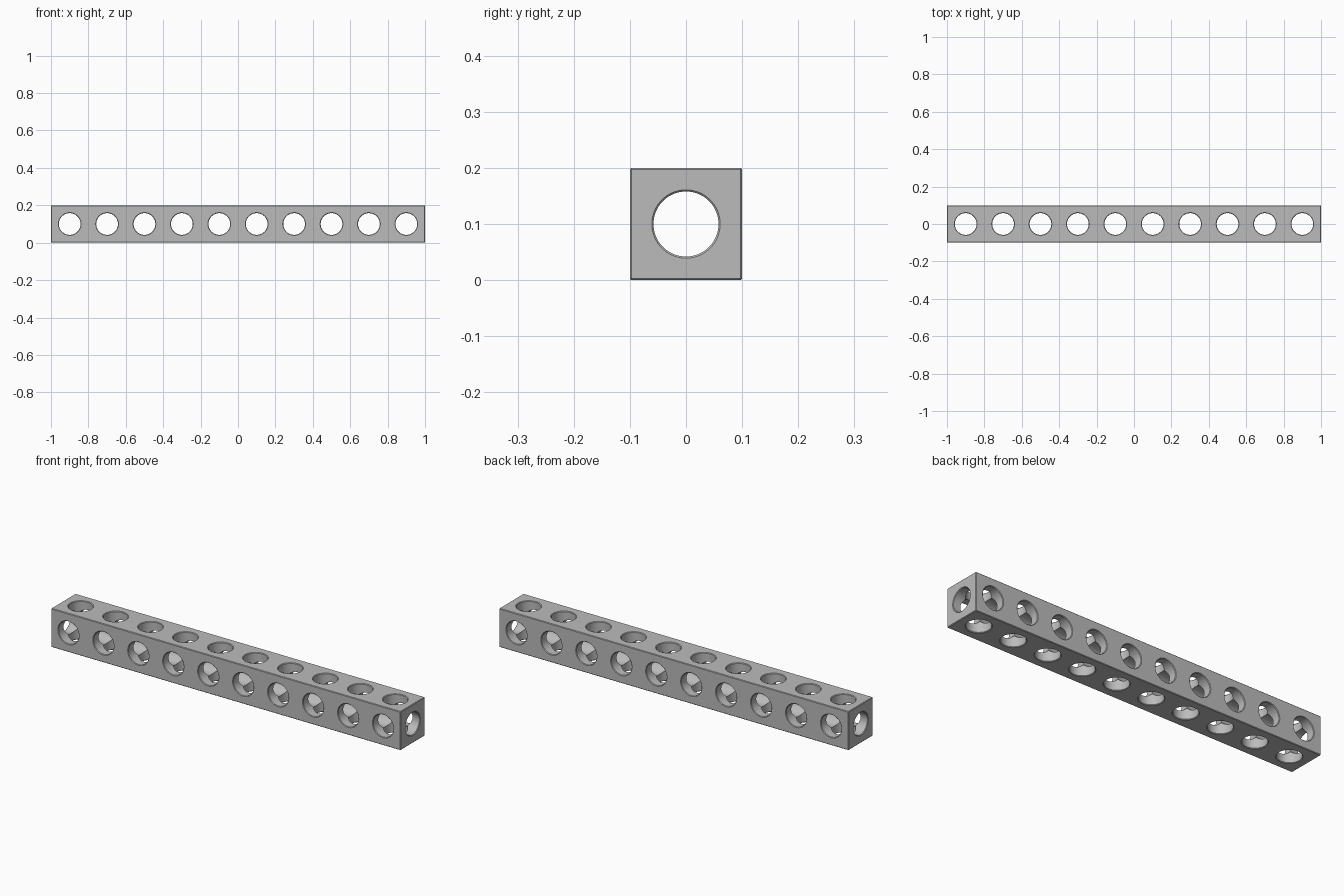
import bpy, bmesh, math
from mathutils import Matrix, Vector

cube = bpy.data.objects.get("Cube")
if cube:
    bpy.data.objects.remove(cube, do_unlink=True)

LENGTH, SIDE, PITCH, COUNT = 2.0, 0.2, 0.2, 10
RADIUS, CHAMFER, SEGMENTS = 0.058, 0.003, 48
centre = Vector((0, 0, SIDE / 2))

grey = bpy.data.materials.new("light grey")
grey.use_nodes = True
colour = (0.5, 0.5, 0.5, 1)
grey.diffuse_color = colour
grey.node_tree.nodes["Principled BSDF"].inputs["Base Color"].default_value = colour


def make_object(name, bm):
    bmesh.ops.recalc_face_normals(bm, faces=bm.faces)
    mesh = bpy.data.meshes.new(name)
    bm.to_mesh(mesh)
    bm.free()
    mesh.materials.append(grey)
    obj = bpy.data.objects.new(name, mesh)
    bpy.context.collection.objects.link(obj)
    return obj


def add_bore(bm, depth, matrix):
    """Cylinder along local z, flaring at both mouths."""
    half, over = depth / 2, 0.01
    profile = [(RADIUS + CHAMFER + over, -half - over), (RADIUS, -half + CHAMFER),
               (RADIUS, half - CHAMFER), (RADIUS + CHAMFER + over, half + over)]
    rings = []
    for r, z in profile:
        ring = []
        for i in range(SEGMENTS):
            a = math.tau * (i + 0.5) / SEGMENTS
            ring.append(bm.verts.new(matrix @ Vector((r * math.cos(a), r * math.sin(a), z))))
        rings.append(ring)
    for low, high in zip(rings, rings[1:]):
        for i in range(SEGMENTS):
            j = (i + 1) % SEGMENTS
            bm.faces.new((low[i], low[j], high[j], high[i]))
    bm.faces.new(rings[0][::-1])
    bm.faces.new(rings[-1])


# Solid square beam with a fine chamfer on every edge
bm = bmesh.new()
bmesh.ops.create_cube(bm, size=1, matrix=Matrix.Translation(centre) @ Matrix.Diagonal((LENGTH, SIDE, SIDE, 1)))
bmesh.ops.bevel(bm, geom=bm.edges[:], offset=CHAMFER, segments=1, affect='EDGES')
beam = make_object("drilled_beam", bm)

# Cutters: vertical row, front-to-back row and one lengthwise bore
rows = {
    "vertical_bores": (COUNT, SIDE, Matrix.Identity(4)),
    "cross_bores": (COUNT, SIDE, Matrix.Rotation(math.pi / 2, 4, 'X')),
    "length_bore": (1, LENGTH, Matrix.Rotation(math.pi / 2, 4, 'Y')),
}
cutters = []
for name, (count, depth, turn) in rows.items():
    bm = bmesh.new()
    for k in range(count):
        x = (k - (count - 1) / 2) * PITCH
        add_bore(bm, depth, Matrix.Translation(centre + Vector((x, 0, 0))) @ turn)
    cutter = make_object(name, bm)
    cutter.hide_render = True
    cutters.append(cutter)
    cut = beam.modifiers.new(name, 'BOOLEAN')
    cut.operation, cut.solver, cut.object = 'DIFFERENCE', 'EXACT', cutter

# Apply the drilling, then drop the cutters
bpy.context.view_layer.objects.active = beam
for obj in bpy.context.selected_objects:
    obj.select_set(False)
beam.select_set(True)
for name in rows:
    bpy.ops.object.modifier_apply(modifier=name)
for cutter in cutters:
    bpy.data.objects.remove(cutter, do_unlink=True)

# Smooth bores, crisp chamfers
bpy.ops.object.shade_smooth_by_angle(angle=math.radians(25))
